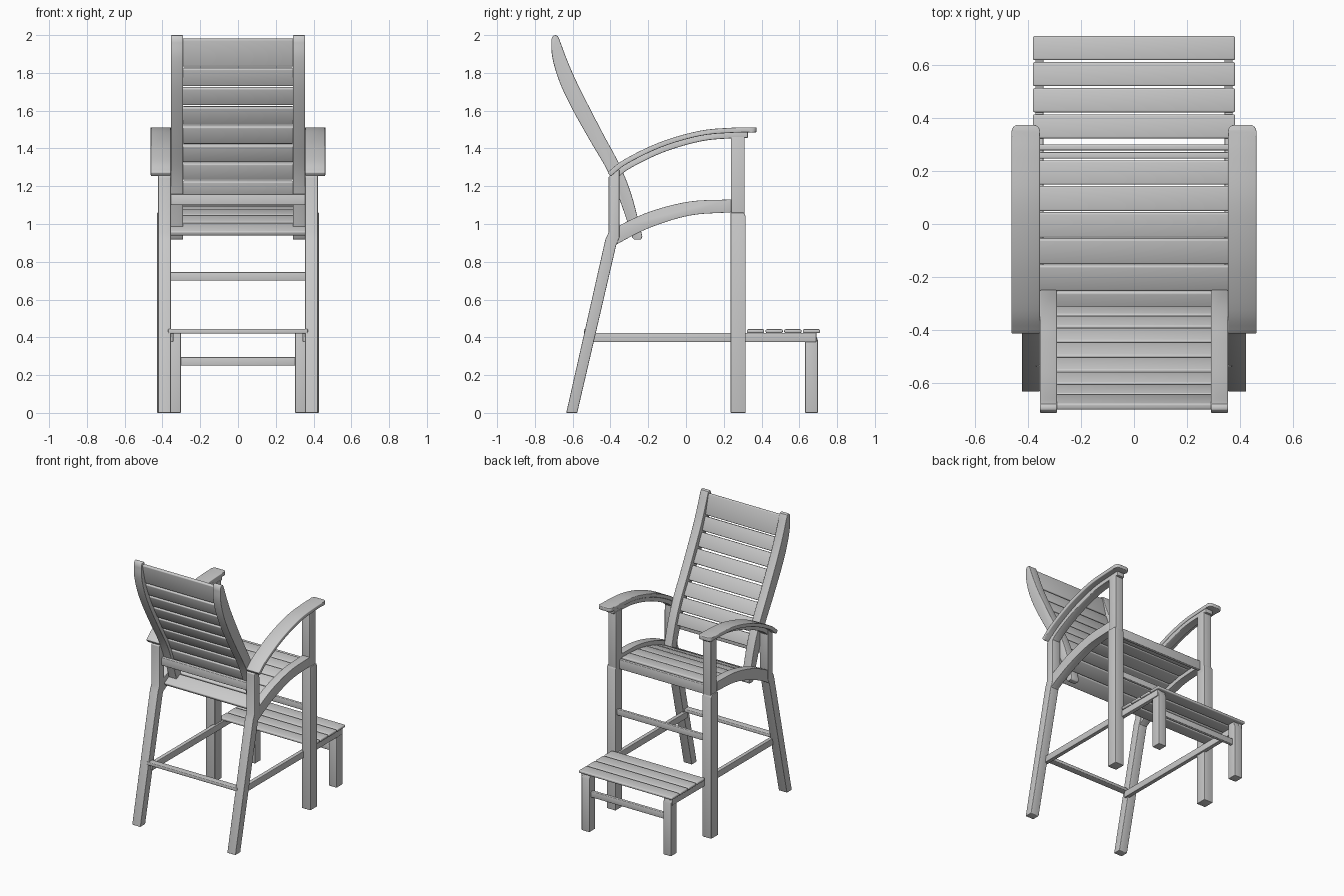
import bpy, bmesh, math
from mathutils import Vector

if "Cube" in bpy.data.objects:
    bpy.data.objects.remove(bpy.data.objects["Cube"])


def spline(pts, n=5):
    """Smooth curve through 2D points (Catmull-Rom)."""
    p = [Vector(q) for q in pts]
    p = [2 * p[0] - p[1]] + p + [2 * p[-1] - p[-2]]
    out = []
    for i in range(1, len(p) - 2):
        a, b, c, d = p[i - 1:i + 3]
        for k in range(n):
            t = k / n
            out.append(0.5 * (2 * b + (c - a) * t + (2 * a - 5 * b + 4 * c - d) * t ** 2
                              + (3 * b - a - 3 * c + d) * t ** 3))
    return out + [p[-2]]


def at(curve, value, axis):
    """Interpolate a curve at a given y (axis 0) or z (axis 1)."""
    for a, b in zip(curve, curve[1:]):
        if min(a[axis], b[axis]) <= value <= max(a[axis], b[axis]):
            return a.lerp(b, (value - a[axis]) / (b[axis] - a[axis]))
    return min((curve[0], curve[-1]), key=lambda q: abs(q[axis] - value))


def extrude(name, poly, x0, x1, bevel=0.005, mirror=False, nose=0):
    """Side profile (y, z) extruded across x, with softened edges."""
    bm = bmesh.new()
    f = bm.faces.new([bm.verts.new((x0, q[0], q[1])) for q in poly])
    r = bmesh.ops.extrude_face_region(bm, geom=[f])
    for v in r["geom"]:
        if isinstance(v, bmesh.types.BMVert):
            v.co.x = x1
    bmesh.ops.recalc_face_normals(bm, faces=bm.faces)
    if nose:
        front = max(v.co.y for v in bm.verts)
        ends = [e for e in bm.edges if all(v.co.y > front - 0.001 for v in e.verts)
                and abs(e.verts[0].co.x - e.verts[1].co.x) < 1e-5]
        bmesh.ops.bevel(bm, geom=ends, offset=nose, segments=4, profile=0.5, affect='EDGES')
    if bevel:
        sharp = [e for e in bm.edges if e.calc_face_angle(0) > math.radians(40)]
        bmesh.ops.bevel(bm, geom=sharp, offset=bevel, segments=3, profile=0.5,
                        affect='EDGES', clamp_overlap=True)
    bmesh.ops.recalc_face_normals(bm, faces=bm.faces)
    me = bpy.data.meshes.new(name)
    bm.to_mesh(me)
    bm.free()
    ob = bpy.data.objects.new(name, me)
    bpy.context.collection.objects.link(ob)
    bpy.ops.object.select_all(action='DESELECT')
    ob.select_set(True)
    bpy.context.view_layer.objects.active = ob
    bpy.ops.object.shade_smooth_by_angle(angle=math.radians(35))
    if mirror:
        ob.modifiers.new("mirror", 'MIRROR').use_mirror_merge = False
    return ob


def rect(y0, y1, z0, z1):
    return [(y0, z0), (y1, z0), (y1, z1), (y0, z1)]


def slat(name, a, b, half_x, t=0.025):
    """Plank running across x whose cross-section goes from a to b."""
    a, b = Vector(a), Vector(b)
    d = (b - a).normalized()
    n = Vector((-d.y, d.x)) * t / 2
    extrude(name, [a - n, b - n, b + n, a + n], -half_x, half_x, 0.007)


# legs
extrude("front_leg_lower", [(0.236, 0), (0.316, 0), (0.316, 1.04), (0.306, 1.06), (0.236, 1.06)],
        0.355, 0.428, 0.004, True)
extrude("front_leg_upper", rect(0.238, 0.310, 1.0, 1.465), 0.355, 0.42, 0.004, True)
extrude("rear_leg", [(-0.634, 0), (-0.576, 0), (-0.37, 0.886), (-0.353, 0.93), (-0.353, 1.29),
                     (-0.41, 1.25), (-0.41, 0.955), (-0.427, 0.918)], 0.355, 0.423, 0.004, True)

# arched seat rails
top = spline([(-0.39, 0.965), (-0.353, 0.992), (-0.19, 1.066), (0.02, 1.119), (0.24, 1.13)])
low = spline([(-0.38, 0.875), (-0.353, 0.90), (-0.19, 0.981), (0.02, 1.045), (0.24, 1.062)])
extrude("seat_rail", low + top[::-1], 0.36, 0.42, 0.004, True)

# seat slats follow the rail curve
mid = [(a + b) / 2 for a, b in zip(top, low)]
for i in range(6):
    y = -0.349 + i * 0.0995
    slat(f"seat_slat_{i + 1}", at(mid, y, 0), at(mid, y + 0.095, 0), 0.358)
extrude("seat_front_apron", rect(0.247, 0.271, 1.03, 1.1), -0.358, 0.358)

# backrest posts
rear = spline([(-0.713, 1.979), (-0.708, 1.883), (-0.671, 1.756), (-0.607, 1.618),
               (-0.512, 1.448), (-0.411, 1.273), (-0.342, 1.103), (-0.284, 0.928)])
fore = spline([(-0.231, 0.935), (-0.289, 1.156), (-0.353, 1.316), (-0.432, 1.464),
               (-0.512, 1.618), (-0.581, 1.756), (-0.629, 1.867), (-0.671, 1.979)])
extrude("back_post", rear + [(-0.274, 0.917), (-0.238, 0.917)] + fore
        + [(-0.679, 1.995), (-0.69, 2.0), (-0.702, 1.998)], 0.291, 0.355, 0.004, True)

# backrest slats
centre = spline([(-0.692, 1.99), (-0.668, 1.88), (-0.626, 1.756), (-0.56, 1.618),
                 (-0.472, 1.456), (-0.382, 1.295), (-0.315, 1.13), (-0.258, 0.93)])
edges = [(1.835, 1.98), (1.732, 1.825), (1.632, 1.722), (1.53, 1.62), (1.428, 1.518),
         (1.332, 1.418), (1.238, 1.322), (1.145, 1.227)]
for i, (z0, z1) in enumerate(edges):
    slat(f"back_slat_{i + 1}", at(centre, z0, 1), at(centre, z1, 1), 0.295)
extrude("back_brace", rect(-0.385, -0.355, 1.1, 1.158), -0.36, 0.36)

# armrests: wide top board on a narrower arched support
arm = spline([(-0.416, 1.273), (-0.326, 1.342), (-0.14, 1.432), (0.07, 1.493),
              (0.25, 1.510), (0.374, 1.512)])


def offset(curve, d):
    out = []
    for i, q in enumerate(curve):
        t = (curve[min(i + 1, len(curve) - 1)] - curve[max(i - 1, 0)]).normalized()
        out.append(q + Vector((t.y, -t.x)) * d)
    return out


extrude("armrest", arm + offset(arm, 0.027)[::-1], 0.355, 0.462, 0.008, True, 0.025)
short = [q for q in arm if q.x < 0.335]
extrude("arm_support", offset(short, 0.025) + offset(short, 0.056)[::-1], 0.36, 0.42, 0.004, True)

# stretchers
extrude("side_stretcher", rect(-0.51, 0.69, 0.375, 0.424), 0.342, 0.372, 0.004, True)
extrude("front_stretcher", rect(0.278, 0.3, 0.7, 0.745), -0.36, 0.36)
extrude("rear_stretcher", rect(-0.54, -0.49, 0.42, 0.444), -0.37, 0.37)

# footrest
extrude("footrest_leg", [(0.63, 0), (0.698, 0), (0.698, 0.385), (0.69, 0.405), (0.685, 0.424),
                         (0.63, 0.424)], 0.302, 0.366, 0.004, True)
extrude("footrest_stretcher", rect(0.652, 0.676, 0.25, 0.295), -0.31, 0.31)
for i in range(4):
    y = 0.323 + i * 0.0985
    slat(f"footrest_slat_{i + 1}", (y, 0.433), (y + 0.091, 0.433), 0.382, 0.02)
